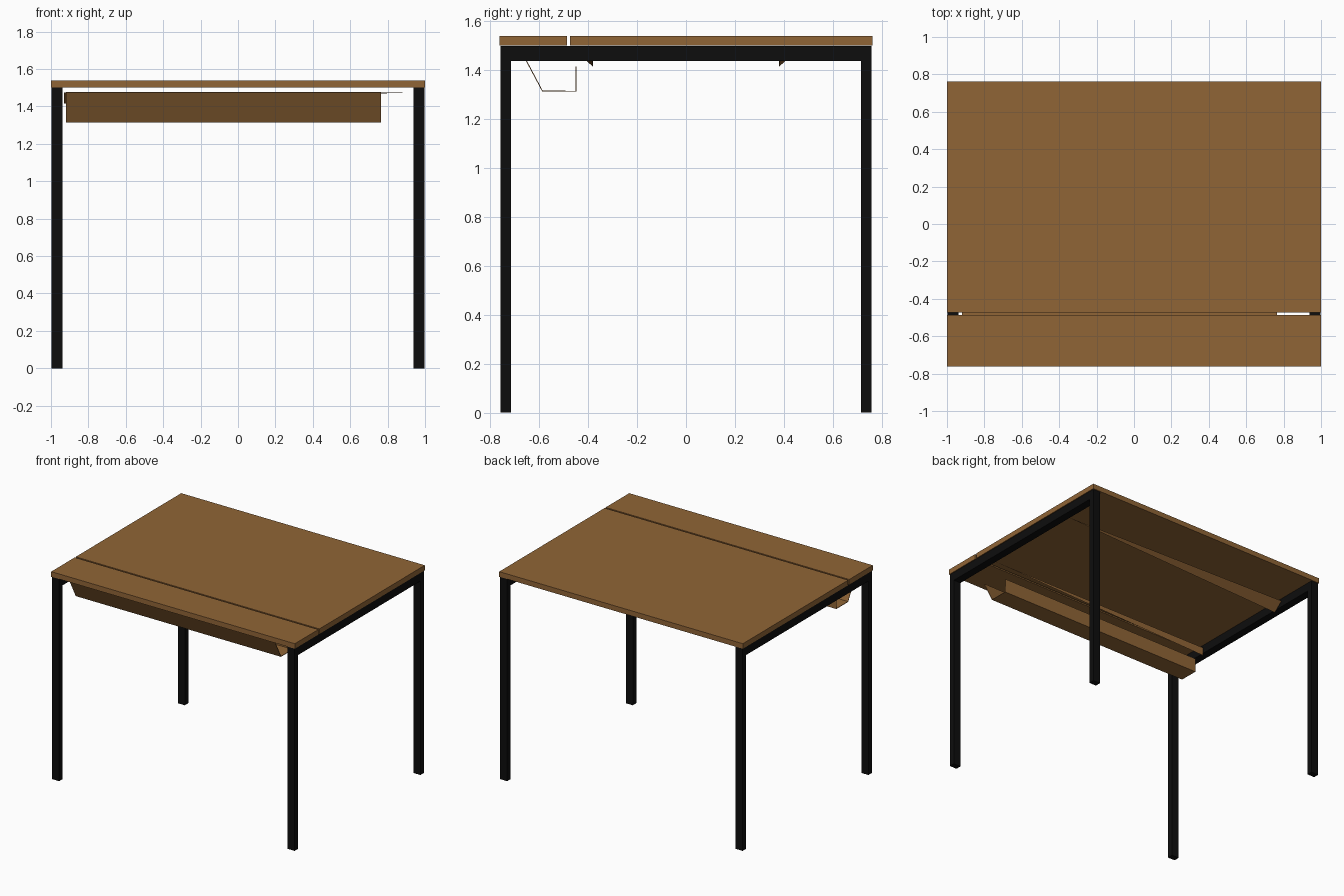
import bpy

if "Cube" in bpy.data.objects:
    bpy.data.objects.remove(bpy.data.objects["Cube"])


def material(name, rgb):
    m = bpy.data.materials.new(name)
    m.diffuse_color = (*rgb, 1)
    m.use_nodes = True
    m.node_tree.nodes["Principled BSDF"].inputs["Base Color"].default_value = m.diffuse_color
    return m


WOOD = material("brown wood", (0.28, 0.13, 0.037))
BLACK = material("black metal", (0.004, 0.004, 0.004))


def mesh_object(name, verts, faces, mat):
    me = bpy.data.meshes.new(name)
    me.from_pydata(verts, [], faces)
    me.materials.append(mat)
    ob = bpy.data.objects.new(name, me)
    bpy.context.collection.objects.link(ob)
    return ob


def box(name, x0, x1, y0, y1, z0, z1, mat):
    verts = [(x, y, z) for z in (z0, z1)
             for x, y in ((x0, y0), (x1, y0), (x1, y1), (x0, y1))]
    faces = [(3, 2, 1, 0), (4, 5, 6, 7), (0, 1, 5, 4),
             (1, 2, 6, 5), (2, 3, 7, 6), (3, 0, 4, 7)]
    return mesh_object(name, verts, faces, mat)


# Table top: large panel and narrow front panel with a gap between
box("main_top", -1, 1, -0.474, 0.762, 1.502, 1.54, WOOD)
box("front_top", -1, 1, -0.762, -0.486, 1.502, 1.54, WOOD)

# Side frames: legs and rails
for side, s in (("left", -1), ("right", 1)):
    xa, xb = sorted((s * 0.938, s * 0.996))
    for end, e in (("front", -1), ("back", 1)):
        ya, yb = sorted((e * 0.716, e * 0.758))
        box(f"{end}_{side}_leg", xa, xb, ya, yb, 0, 1.5, BLACK)
    box(f"{side}_rail", xa, xb, -0.716, 0.716, 1.438, 1.5, BLACK)

# Tapering support bars beneath the top
for name, e in (("front_bar", -1), ("back_bar", 1)):
    verts = [(-0.93, e * 0.38, 1.475), (-0.93, e * 0.38, 1.415),
             (-0.93, e * 0.45, 1.475), (0.935, e * 0.39, 1.475)]
    faces = [(0, 1, 2), (0, 3, 1), (1, 3, 2), (2, 3, 0)]
    if e < 0:
        faces = [f[::-1] for f in faces]
    mesh_object(name, verts, faces, WOOD)

# Folded sheet cable tray, open at both ends
profile = [(-0.672, 1.475), (-0.587, 1.315), (-0.45, 1.315), (-0.45, 1.415)]
verts = [(x, y, z) for x in (-0.92, 0.765) for y, z in profile]
tray = mesh_object("cable_tray", verts,
                   [(i, i + 1, i + 5, i + 4)[::-1] for i in range(3)], WOOD)
solid = tray.modifiers.new("thickness", 'SOLIDIFY')
solid.thickness = 0.004
solid.offset = 0
